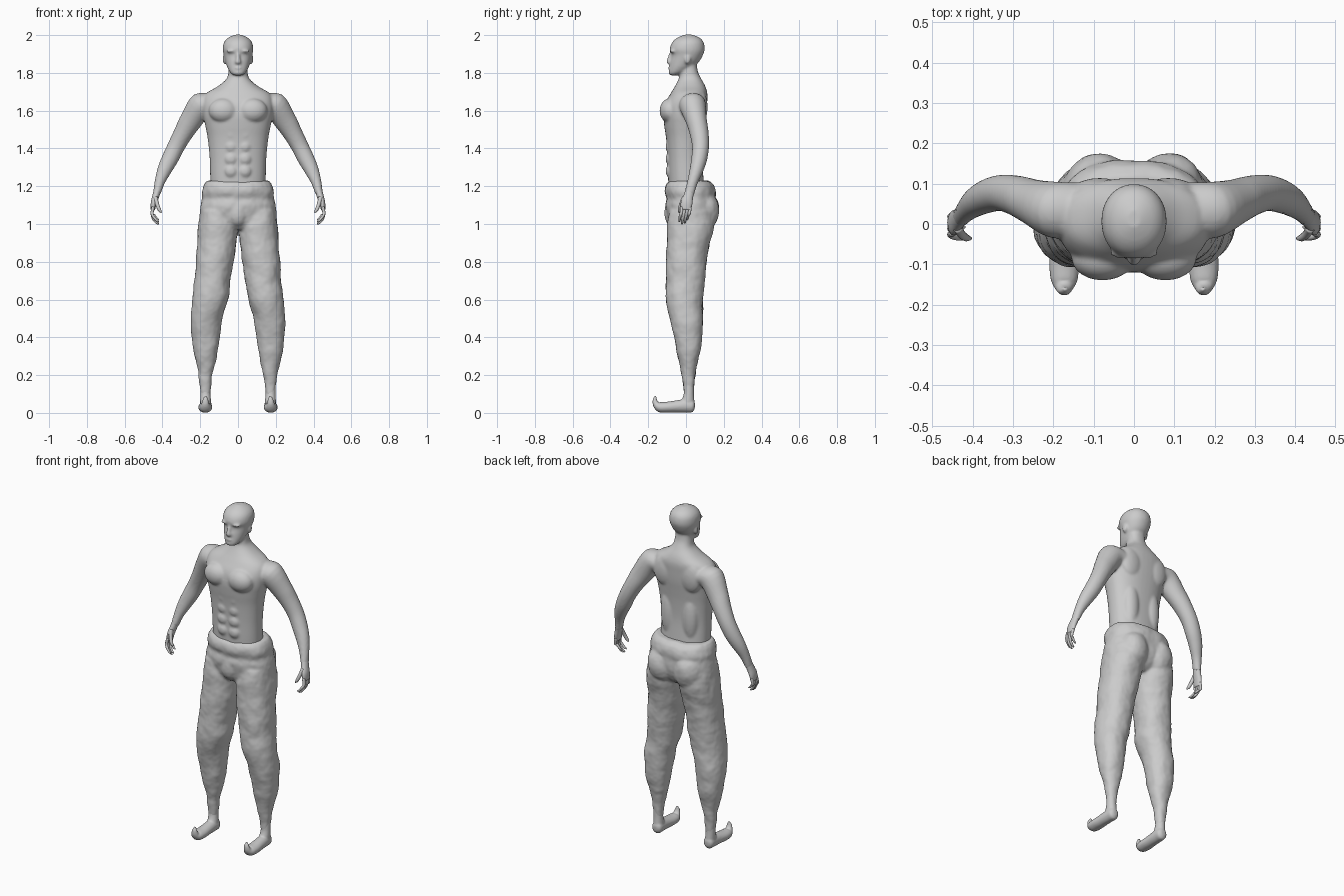
import bpy, bmesh, math
from mathutils import Vector, Matrix


def catmull(a, b, c, d, t):
    return [0.5 * (2 * q + (r - p) * t + (2 * p - 5 * q + 4 * r - s) * t * t
                   + (3 * q - p - 3 * r + s) * t ** 3) for p, q, r, s in zip(a, b, c, d)]


def loft(bm, secs, n=2.0, side=1, sides=32, steps=4):
    """Closed skin through sections of (centre, u axis, v axis), splined between them."""
    flat = [[*c, *u, *v] for c, u, v in secs]
    rows = []
    for i in range(len(flat) - 1):
        p, q = flat[max(i - 1, 0)], flat[min(i + 2, len(flat) - 1)]
        rows += [catmull(p, flat[i], flat[i + 1], q, k / steps) for k in range(steps)]
    rows.append(flat[-1])
    rings = []
    for r in rows:
        c, u, v = Vector(r[:3]), Vector(r[3:6]), Vector(r[6:])
        ring = []
        for k in range(sides):
            a = 2 * math.pi * k / sides
            cu = math.copysign(abs(math.cos(a)) ** (2 / n), math.cos(a))
            sv = math.copysign(abs(math.sin(a)) ** (2 / n), math.sin(a))
            p = c + u * cu + v * sv
            ring.append(bm.verts.new((p.x * side, p.y, p.z)))
        rings.append(ring)
    for a, b in zip(rings, rings[1:]):
        for k in range(sides):
            j = (k + 1) % sides
            bm.faces.new((a[k], a[j], b[j], b[k]))
    bm.faces.new(rings[0])
    bm.faces.new(rings[-1])


def level(z, x0, x1, y0, y1):
    """Horizontal section given by its extents."""
    return (((x0 + x1) / 2, (y0 + y1) / 2, z), ((x1 - x0) / 2, 0, 0), (0, (y1 - y0) / 2, 0))


def tube(bm, pts, ref, **kw):
    """Limb along points (x, y, z, radius along ref, radius across)."""
    pos = [Vector(p[:3]) for p in pts]
    secs = []
    for i, p in enumerate(pts):
        t = (pos[min(i + 1, len(pos) - 1)] - pos[max(i - 1, 0)]).normalized()
        u = Vector(ref) - t * t.dot(Vector(ref))
        u.normalize()
        secs.append((pos[i], u * p[3], t.cross(u) * p[4]))
    loft(bm, secs, **kw)


def blob(bm, c, r):
    m = Matrix.Translation(c) @ Matrix.Diagonal((*r, 1))
    bmesh.ops.create_uvsphere(bm, u_segments=24, v_segments=16, radius=1, matrix=m)


def finish(bm, name, voxel=None, smooth=5):
    bmesh.ops.recalc_face_normals(bm, faces=bm.faces)
    for f in bm.faces:
        f.smooth = True
    me = bpy.data.meshes.new(name)
    bm.to_mesh(me)
    bm.free()
    ob = bpy.data.objects.new(name, me)
    bpy.context.collection.objects.link(ob)
    if voxel:
        m = ob.modifiers.new("fuse", 'REMESH')
        m.mode, m.voxel_size, m.use_smooth_shade = 'VOXEL', voxel, True
        s = ob.modifiers.new("soften", 'SMOOTH')
        s.factor, s.iterations = 0.5, smooth
    return ob


# Upper body: torso and neck
bm = bmesh.new()
torso = [(1.15, .145, -.09, .10), (1.25, .147, -.095, .092), (1.35, .15, -.098, .087),
         (1.45, .16, -.105, .092), (1.52, .173, -.115, .10), (1.58, .185, -.12, .108),
         (1.64, .187, -.11, .112), (1.69, .17, -.082, .113), (1.73, .105, -.058, .102),
         (1.77, .06, -.038, .08), (1.81, .05, -.03, .062), (1.87, .047, -.02, .055)]
loft(bm, [level(z, -w, w, a, b) for z, w, a, b in torso], n=2.3, sides=48)
# Head
head = [(1.787, .022, -.085, -.05), (1.80, .04, -.092, -.01), (1.83, .057, -.088, .035),
        (1.86, .067, -.084, .07), (1.895, .076, -.077, .09), (1.925, .081, -.086, .099),
        (1.96, .075, -.074, .094), (1.985, .054, -.048, .074), (2.002, .018, -.01, .035)]
loft(bm, [level(z, -w, w, a, b) for z, w, a, b in head], n=2.1)
tube(bm, [(0, -.078, 1.91, .008, .008), (0, -.088, 1.875, .011, .011),
          (0, -.092, 1.857, .016, .012), (0, -.082, 1.848, .012, .008)], (1, 0, 0))
blob(bm, (0, -.082, 1.826), (.022, .013, .008))
for s in (-1, 1):
    # Arms
    tube(bm, [(.13, .035, 1.63, .068, .06), (.195, .035, 1.627, .07, .07),
              (.25, .055, 1.547, .056, .06), (.29, .07, 1.48, .05, .051),
              (.328, .077, 1.41, .045, .046), (.36, .07, 1.345, .042, .044),
              (.39, .055, 1.285, .036, .038), (.415, .034, 1.22, .028, .027),
              (.43, .017, 1.16, .026, .02)], (0, 1, 0), side=s)
    # Chest, shoulder blade, collar and stomach muscles
    blob(bm, (s * .078, -.085, 1.60), (.077, .055, .065))
    blob(bm, (s * .085, .08, 1.62), (.07, .034, .09))
    blob(bm, (s * .07, .055, 1.37), (.05, .042, .15))
    for z in (1.475, 1.41, 1.345, 1.28):
        blob(bm, (s * .036, -.087, z), (.034, .021, .034))
    # Brow and ear
    blob(bm, (s * .034, -.07, 1.915), (.028, .016, .008))
    blob(bm, (s * .073, .008, 1.872), (.009, .016, .026))
finish(bm, "upper_body", .007, 5)

# Hands
bm = bmesh.new()
for s in (-1, 1):
    tube(bm, [(.426, .022, 1.18, .024, .019), (.436, .012, 1.145, .026, .018),
              (.446, .003, 1.11, .031, .016), (.451, 0, 1.075, .027, .011)],
         (0, 1, 0), side=s, sides=20)
    for i, drop in enumerate((.012, 0, .004, .022)):
        y = -.022 + .0145 * i
        tube(bm, [(.449, y, 1.09, .009, .009), (.455, y - .004, 1.055, .008, .008),
                  (.446, y - .01, 1.025 + drop, .0075, .0075),
                  (.43, y - .013, 1.006 + drop, .006, .006),
                  (.419, y - .015, 1.0 + drop, .003, .003)], (0, 1, 0), side=s, sides=12)
    tube(bm, [(.437, -.008, 1.14, .014, .012), (.428, -.025, 1.105, .011, .01),
              (.416, -.034, 1.075, .009, .009), (.405, -.036, 1.06, .004, .004)],
         (0, 1, 0), side=s, sides=12)
finish(bm, "hands")

# Trousers: waistband, hips, legs
bm = bmesh.new()
hips = [(1.228, .165, -.088, .12), (1.205, .18, -.108, .147), (1.17, .19, -.112, .157),
        (1.135, .189, -.10, .155), (1.10, .197, -.106, .158), (1.05, .204, -.10, .15),
        (1.0, .204, -.085, .125), (.97, .19, -.06, .09)]
loft(bm, [level(z, -w, w, a, b) for z, w, a, b in hips], n=2.3, sides=48)
legs = [(1.07, .03, .198, -.09, .14), (1.0, .006, .208, -.10, .148), (.94, .006, .213, -.10, .137),
        (.88, .012, .217, -.102, .12), (.8, .024, .222, -.105, .107), (.7, .04, .228, -.105, .10),
        (.62, .05, .238, -.107, .09), (.56, .066, .243, -.10, .088), (.5, .085, .251, -.085, .088),
        (.42, .094, .247, -.066, .086), (.35, .104, .241, -.053, .08), (.28, .117, .226, -.037, .064),
        (.2, .137, .21, -.022, .048), (.12, .145, .201, -.012, .043), (.09, .147, .2, -.01, .042)]
for s in (-1, 1):
    loft(bm, [level(*r) for r in legs], n=2.2, side=s)
    blob(bm, (s * .085, .085, 1.07), (.088, .09, .11))
blob(bm, (0, -.075, 1.06), (.05, .04, .07))
trousers = finish(bm, "trousers", .008, 4)
# Loose cloth folds
folds = bpy.data.textures.new("folds", 'CLOUDS')
folds.noise_scale = .09
d = trousers.modifiers.new("folds", 'DISPLACE')
d.texture, d.strength, d.mid_level, d.texture_coords = folds, .012, .45, 'LOCAL'

# Feet with curled toes
bm = bmesh.new()
for s in (-1, 1):
    loft(bm, [level(.16, .148, .2, -.012, .042), level(.1, .146, .2, -.012, .042),
              level(.05, .142, .2, -.03, .045), level(.025, .145, .198, -.03, .04)], side=s)
    tube(bm, [(.17, .047, .035, .012, .014), (.17, .035, .036, .029, .033),
              (.171, 0, .038, .032, .036), (.172, -.05, .034, .034, .032),
              (.173, -.1, .03, .037, .029), (.173, -.14, .031, .033, .027),
              (.173, -.158, .045, .022, .018), (.172, -.165, .07, .015, .011),
              (.171, -.16, .09, .006, .005)], (1, 0, 0), side=s)
finish(bm, "feet", .005, 3)
